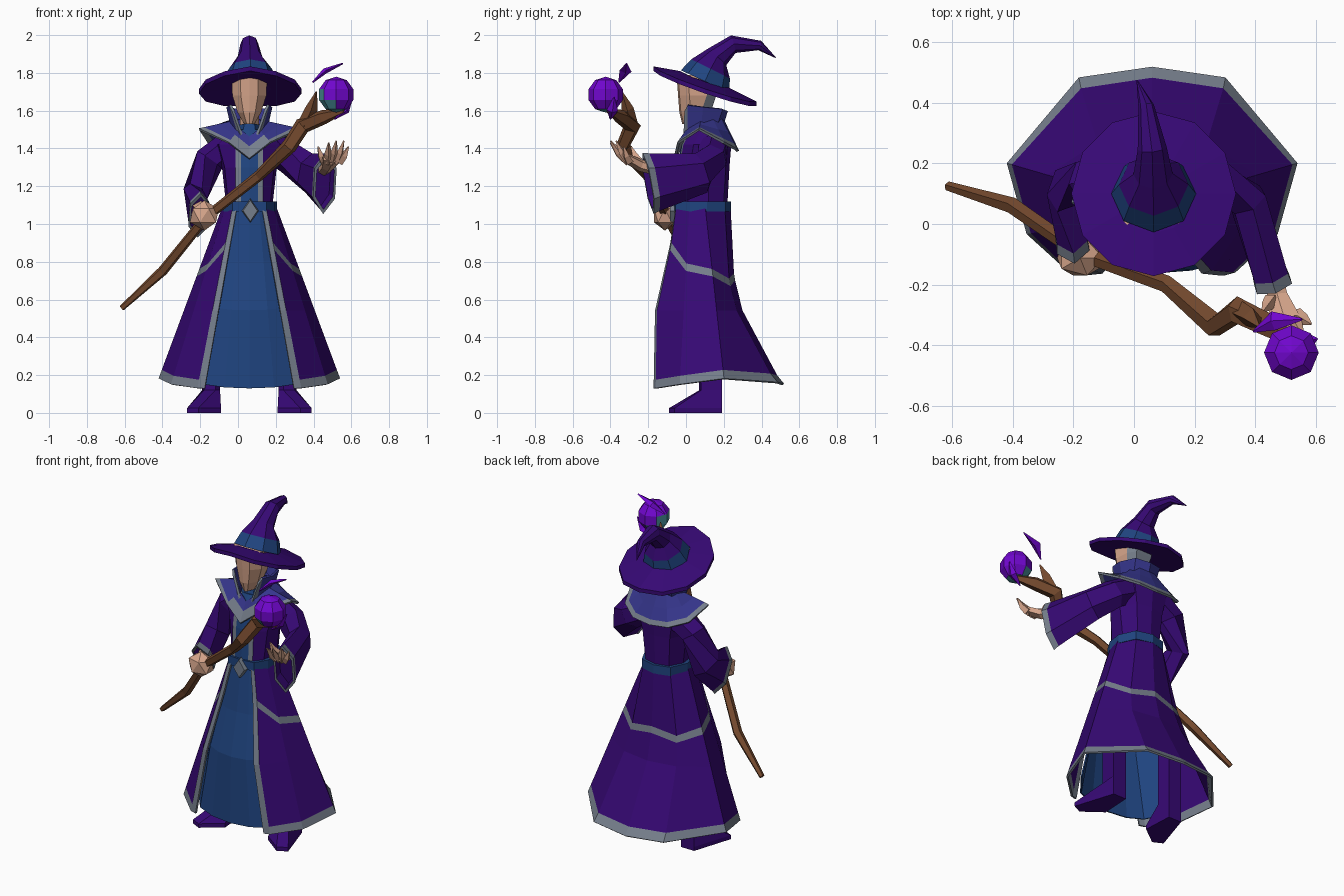
import bpy, bmesh, math
from mathutils import Vector, Matrix

if "Cube" in bpy.data.objects:
    bpy.data.objects.remove(bpy.data.objects["Cube"])

CX = 0.06  # body centre line


def material(name, rgb):
    m = bpy.data.materials.new(name)
    m.diffuse_color = (*rgb, 1)
    m.use_nodes = True
    m.node_tree.nodes["Principled BSDF"].inputs["Base Color"].default_value = m.diffuse_color
    return m


PURPLE = material("purple cloth", (0.037, 0.0025, 0.175))
BLUE = material("blue cloth", (0.014, 0.058, 0.215))
INDIGO = material("indigo cloth", (0.036, 0.036, 0.26))
GREY = material("grey trim", (0.18, 0.21, 0.26))
SKIN = material("skin", (0.68, 0.38, 0.26))
WOOD = material("brown wood", (0.175, 0.067, 0.027))
GEM = material("violet crystal", (0.165, 0.002, 0.62))
TEAL = material("teal crystal", (0.07, 0.30, 0.34))


def finish(name, bm, mats, thick=0):
    bmesh.ops.recalc_face_normals(bm, faces=bm.faces)
    me = bpy.data.meshes.new(name)
    bm.to_mesh(me)
    bm.free()
    for m in mats:
        me.materials.append(m)
    ob = bpy.data.objects.new(name, me)
    bpy.context.collection.objects.link(ob)
    if thick:
        s = ob.modifiers.new("thickness", 'SOLIDIFY')
        s.thickness, s.offset = thick, 0
    return ob


def loft(name, rings, mats, rule=lambda i, j: 0, closed=True, caps=True, thick=0):
    """Skin a list of equal rings; rule(row, column) picks the material."""
    bm = bmesh.new()
    vs = [[bm.verts.new(p) for p in r] for r in rings]
    n = len(rings[0])
    for i in range(len(rings) - 1):
        for j in range(n if closed else n - 1):
            k = (j + 1) % n
            f = bm.faces.new((vs[i][j], vs[i][k], vs[i + 1][k], vs[i + 1][j]))
            f.material_index = rule(i, j)
    if closed and caps:
        bm.faces.new(vs[0]).material_index = rule(0, 0)
        bm.faces.new(vs[-1]).material_index = rule(len(rings) - 2, 0)
    return finish(name, bm, mats, thick)


def tube(name, path, n, mats, rule=lambda i, j: 0, ref=(0, 0, 1)):
    """Tube through (x, y, z, radius along ref, radius across)."""
    pts = [Vector(p[:3]) for p in path]
    rings = []
    for i, p in enumerate(path):
        t = (pts[min(i + 1, len(pts) - 1)] - pts[max(i - 1, 0)]).normalized()
        u = (Vector(ref) - t * t.dot(Vector(ref))).normalized()
        v = t.cross(u)
        rings.append([pts[i] + u * p[3] * math.cos(a) + v * p[-1] * math.sin(a)
                      for a in (2 * math.pi * k / n for k in range(n))])
    return loft(name, rings, mats, rule)


def both(half, closed=True):
    """Mirror the right half (front to back) of a ring about the centre line."""
    right = [(CX + x, y, z) for x, y, z in half]
    left = [(CX - x, y, z) for x, y, z in reversed(half[1 if closed else 0:-1])]
    return right + left


def lerp(a, b, t):
    return tuple(p + (q - p) * t for p, q in zip(a, b))


# Open coat skirt: columns run from the front opening to the back centre
waist = [(.065, -.05), (.085, -.047), (.12, .02), (.137, .1), (.09, .2), (0, .23)]
hem = [(.235, -.165), (.272, -.155), (.41, -.03), (.475, .2), (.24, .48), (0, .515)]
band_z = [.93, .90, .79, .76, .71, .74]
hem_z = [.13, .13, .15, .18, .16, .15]
rows = []
for r in range(6):
    half = []
    for j in range(6):
        z = [1.09, band_z[j], band_z[j] - .04, .54, hem_z[j] + .045, hem_z[j]][r]
        t = (1.09 - z) / (1.09 - hem_z[j])
        ty = t ** 2.8 if j > 3 else min(1, (t / .6) ** 1.3) if j < 2 else t
        half.append((waist[j][0] + (hem[j][0] - waist[j][0]) * t,
                     waist[j][1] + (hem[j][1] - waist[j][1]) * ty, z))
    rows.append(both(half, False))
loft("coat_skirt", rows, [PURPLE, GREY], lambda i, j: int(j in (0, 9) or i in (1, 4)),
     closed=False, thick=.012)

# Blue under robe seen through the opening
top = [(.11, .03, 1.09), (.08, -.03, 1.09), (.05, -.045, 1.09), (0, -.05, 1.09)]
low = [(.33, .0, .17), (.235, -.12, .15), (.13, -.15, .135), (0, -.16, .13)]
under = []
for t, ty in ((0, 0), (.3, .4), (.57, .93), (1, 1)):
    under.append(both([(a[0] + (b[0] - a[0]) * t, a[1] + (b[1] - a[1]) * ty,
                        a[2] + (b[2] - a[2]) * t) for a, b in zip(top, low)], False))
loft("under_robe", under, [BLUE], closed=False, thick=.008)

# Torso with blue front and grey lapels
tors = []
for z, w, f, b in [(1.06, .13, -.05, .22), (1.12, .125, -.05, .22), (1.3, .145, -.04, .23),
                   (1.42, .18, -.02, .24), (1.5, .10, .02, .19)]:
    tors.append(both([(0, f - .005, z), (.045, f, z), (.072, f + .006, z), (w * .9, f + .06, z),
                      (w, .12, z), (w * .65, b - .02, z), (0, b, z)]))
loft("torso", tors, [BLUE, GREY, PURPLE], lambda i, j: min(j, 11 - j, 2))

# Belt and buckle
loft("belt", [both([(0, -.066, z), (.09, -.056, z), (.135, .02, z), (.147, .11, z),
                    (.10, .21, z), (0, .238, z)]) for z in (1.065, 1.12)], [BLUE])
tube("buckle", [(CX + .005, -.06, 1.07, .065, .045), (CX + .005, -.085, 1.07, .055, .038)],
     4, [GREY])

# Shoulder mantle with trimmed, pointed sides
inn = [(0, .0, 1.46), (.05, .01, 1.50), (.085, .08, 1.54), (.085, .14, 1.55), (.05, .18, 1.56), (0, .19, 1.56)]
out = [(0, -.06, 1.345), (.11, -.04, 1.43), (.265, .07, 1.50), (.22, .20, 1.43), (.12, .265, 1.395), (0, .275, 1.385)]
loft("mantle", [both([lerp(a, b, t) for a, b in zip(inn, out)]) for t in (0, .45, .84, 1)],
     [INDIGO, GREY], lambda i, j: int(i == 2 or (j in (0, 9) and i == 1)), caps=False, thick=.014)

# Standing collar
c_low = [(.04, -.01, 1.47), (.06, .01, 1.49), (.09, .08, 1.51), (.075, .16, 1.52), (0, .19, 1.52)]
c_top = [(.085, -.005, 1.60), (.10, .01, 1.63), (.115, .09, 1.62), (.085, .19, 1.61), (0, .215, 1.60)]
loft("collar", [both([lerp(a, b, t) for a, b in zip(c_low, c_top)], False) for t in (0, .88, 1)],
     [INDIGO, GREY], lambda i, j: int(j in (0, 7)), closed=False, thick=.014)

# Neck, blue scarf and wedge-shaped head with grey hair at the back
tube("neck", [(CX, .09, 1.42, .05), (CX, .09, 1.62, .05)], 6, [SKIN], ref=(1, 0, 0))
tube("scarf", [(CX, .07, 1.44, .075), (CX, .08, 1.525, .055)], 6, [BLUE], ref=(1, 0, 0))
head = []
for z, w, f, b in [(1.53, .028, -.02, .07), (1.59, .062, -.035, .13), (1.68, .09, -.042, .16),
                   (1.79, .095, -.05, .18)]:
    head.append(both([(0, f, z), (w * .5, f + .008, z), (w, f + .06, z), (w * .95, b - .05, z),
                      (w * .6, b, z), (0, b, z)]))
loft("head", head, [SKIN, GREY], lambda i, j: int(2 < j < 7))

# Hat: tilted brim drooping at the sides, blue band, bent point
brim = []
for r, dz in [(.11, -.005), (.272, -.012), (.272, .012), (.13, .035)]:
    brim.append([(CX + .005 + r * math.cos(a), .1 + r * math.sin(a),
                  1.73 + dz - .34 * r * math.sin(a) - .1 * r * abs(math.cos(a)))
                 for a in (math.pi / 6 * k for k in range(12))])
loft("hat_brim", brim, [PURPLE])
tube("hat_crown", [(.065, .10, 1.755, .14), (.065, .13, 1.82, .115), (.063, .165, 1.885, .065),
                   (.06, .25, 1.952, .048), (.04, .39, 1.945, .026), (.01, .475, 1.88, .002)],
     8, [BLUE, PURPLE], lambda i, j: min(i, 1), ref=(1, 0, 0))


# Wide sleeves: trim ring, then a recessed opening
def sleeve(name, path):
    end, prev = Vector(path[-1][:3]), Vector(path[-2][:3])
    d = (end - prev).normalized()
    a, b = path[-1][3:]
    path = path[:-1] + [(*(end - d * .035), a * .94, b * .94), (*end, a, b),
                        (*(end + d * .001), a * .85, b * .8)]
    k = len(path)
    ob = tube(name, path, 6, [PURPLE, GREY], lambda i, j: int(i >= k - 3))
    bm = bmesh.new()
    bm.from_mesh(ob.data)
    cap = max((f for f in bm.faces if len(f.verts) == 6), key=lambda f: f.calc_center_median().dot(d))
    cap.material_index = 0
    bmesh.ops.inset_individual(bm, faces=[cap], thickness=.004)
    bmesh.ops.translate(bm, verts=cap.verts[:], vec=-d * .06)
    bm.to_mesh(ob.data)
    bm.free()


sleeve("left_sleeve", [(.17, .14, 1.41, .08, .085), (.27, .14, 1.35, .085, .08),
                       (.375, .08, 1.27, .11, .068), (.46, -.20, 1.215, .165, .07)])
sleeve("right_sleeve", [(-.05, .14, 1.41, .08, .085), (-.15, .14, 1.34, .08, .08),
                        (-.225, .12, 1.16, .10, .06), (-.205, -.055, 1.045, .14, .062)])


# Hands
def blob(name, centre, size, mats, sub=1, rule=None):
    bm = bmesh.new()
    bmesh.ops.create_icosphere(bm, subdivisions=sub, radius=1,
                               matrix=Matrix.Translation(centre) @ Matrix.Diagonal((*size, 1)))
    bm.normal_update()
    for f in bm.faces:
        f.material_index = rule(f) if rule else 0
    return finish(name, bm, mats)


blob("gripping_fist", (-.178, -.112, 1.045), (.085, .068, .08), [SKIN])
tube("gripping_wrist", [(-.205, .0, 1.09, .04), (-.18, -.10, 1.06, .045)], 5, [SKIN])
tube("open_palm", [(.455, -.15, 1.29, .035), (.475, -.24, 1.31, .032, .038),
                   (.50, -.32, 1.35, .026, .058)], 6, [SKIN])
for k, tip in enumerate([(.425, -.29, 1.41), (.48, -.40, 1.43), (.52, -.40, 1.44),
                         (.56, -.37, 1.44), (.585, -.33, 1.41)]):
    base = (.455 + .02 * k, -.25 - (.05 if k else 0), 1.33)
    mid = lerp(base, tip, .55)
    tube("finger", [(*base, .026), (mid[0], mid[1], mid[2] - .012, .02), (*tip, .004)], 4, [SKIN])

# Boots and legs
for side, label in ((1, "left"), (-1, "right")):
    sole = [(.16, .19), (.15, .0), (.27, -.09), (.33, -.06), (.25, .19)]
    ankle = [(.16, .19), (.155, .1), (.18, .07), (.24, .08), (.25, .19)]
    rings = [[(CX + side * x, y, z) for x, y in o]
             for o, z in ((sole, 0), (sole, .025), (ankle, .12), (ankle, .5))]
    loft(label + "_boot", rings, [PURPLE])

# Crooked staff with a prong and a cradle
tube("staff", [(-.615, .125, .555, .016), (-.40, .06, .75, .028), (-.17, -.10, 1.035, .026),
               (.11, -.20, 1.255, .03), (.27, -.335, 1.41, .042), (.34, -.285, 1.52, .046),
               (.45, -.34, 1.565, .04), (.56, -.41, 1.60, .014)], 5, [WOOD], ref=(0, 1, 0))
tube("staff_prong", [(.35, -.29, 1.52, .038), (.39, -.31, 1.61, .033), (.415, -.34, 1.70, .004)],
     4, [WOOD], ref=(0, 1, 0))

# Faceted crystal orb: violet shell with a teal core exposed at one side
bm = bmesh.new()
bmesh.ops.create_uvsphere(bm, u_segments=8, v_segments=5, radius=.095,
                          matrix=Matrix.Translation((.52, -.425, 1.685)))
bm.normal_update()
side_open = Vector((-.6, .0, -.6)).normalized()
for f in bm.faces:
    f.material_index = int(f.normal.dot(side_open) > .45)
finish("orb", bm, [GEM, TEAL])

# Loose shards
tube("floating_shard", [(.395, -.355, 1.75, .004), (.46, -.32, 1.81, .032, .015),
                        (.555, -.315, 1.85, .004)], 4, [GEM], ref=(0, 1, 0))
tube("lower_shard", [(.51, -.40, 1.555, .004), (.575, -.39, 1.60, .03, .015),
                     (.605, -.38, 1.67, .004)], 4, [GEM], ref=(0, 1, 0))
